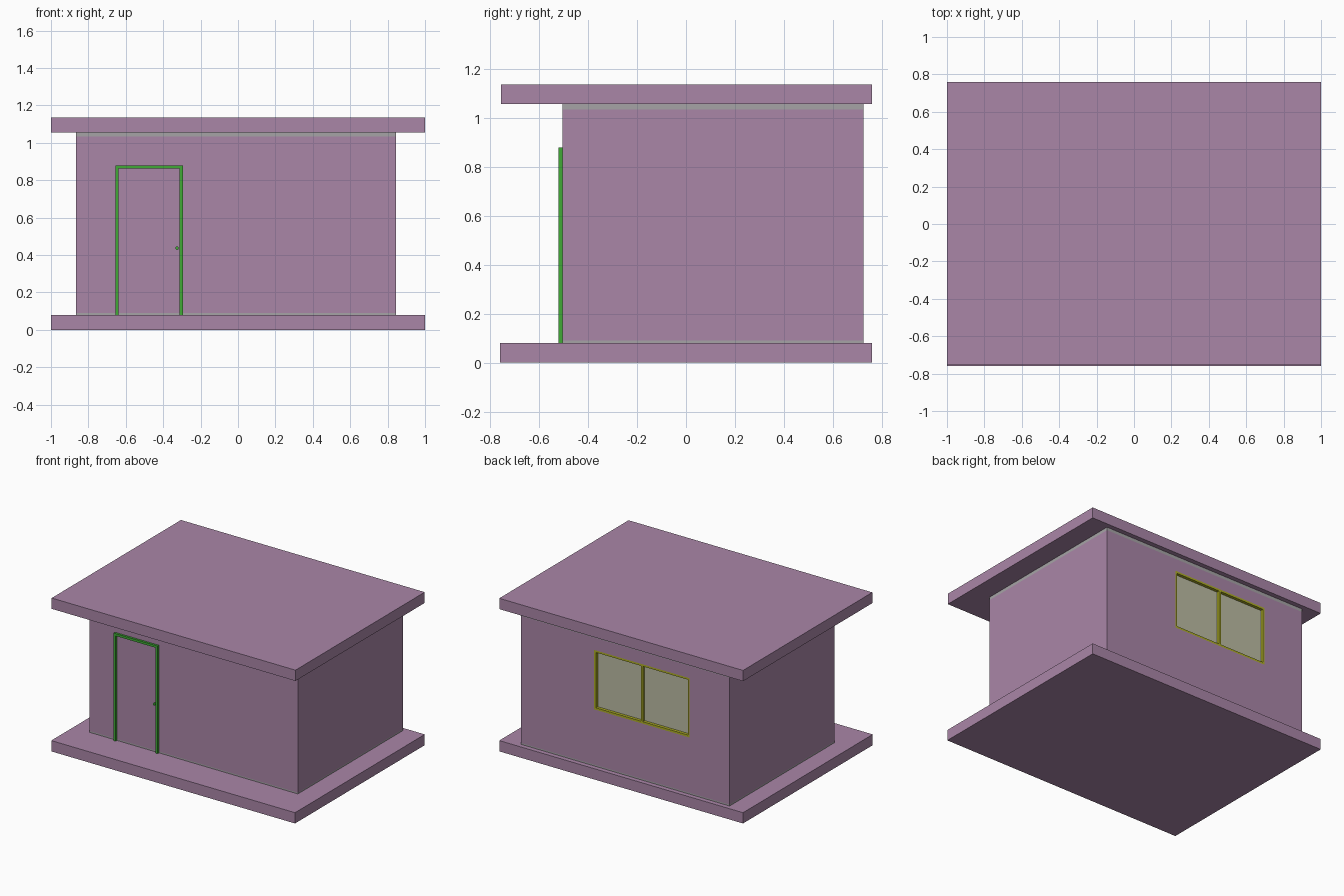
import bpy, bmesh
from mathutils import Matrix, Vector

default = bpy.data.objects.get("Cube")
if default:
    bpy.data.objects.remove(default, do_unlink=True)


def material(name, rgb):
    m = bpy.data.materials.new(name)
    m.use_nodes = True
    m.diffuse_color = (*rgb, 1)
    m.node_tree.nodes["Principled BSDF"].inputs["Base Color"].default_value = (*rgb, 1)
    return m


MAUVE = material("mauve plaster", (0.40, 0.24, 0.39))
GREY = material("grey concrete", (0.38, 0.37, 0.38))
GREEN = material("green door trim", (0.05, 0.40, 0.035))
OLIVE = material("olive window frame", (0.42, 0.42, 0.02))
GLASS = material("pale glass", (0.50, 0.50, 0.37))


def finish(name, bm, mat):
    mesh = bpy.data.meshes.new(name)
    bm.to_mesh(mesh)
    bm.free()
    mesh.materials.append(mat)
    ob = bpy.data.objects.new(name, mesh)
    bpy.context.collection.objects.link(ob)
    return ob


def box(name, x, y, z, mat):
    """Box from (min, max) ranges on each axis."""
    lo, hi = (Vector(c) for c in zip(x, y, z))
    bm = bmesh.new()
    bmesh.ops.create_cube(bm, size=1, matrix=Matrix.Translation((lo + hi) / 2)
                          @ Matrix.Diagonal((*(hi - lo), 1)))
    return finish(name, bm, mat)


# Floor slab and flat roof
box("floor_slab", (-1, 1), (-0.76, 0.76), (0, 0.08), MAUVE)
box("roof_slab", (-1, 1), (-0.755, 0.76), (1.055, 1.135), MAUVE)

# Walls, with bare concrete bands at the foot and head
WX, WY = (-0.865, 0.845), (-0.505, 0.725)
box("wall_foot_band", WX, WY, (0.08, 0.09), GREY)
walls = box("walls", WX, WY, (0.09, 1.032), MAUVE)
box("wall_head_band", WX, WY, (1.032, 1.055), GREY)

# Window recess in the back wall
left, right, sill, head = -0.538, 0.246, 0.50, 0.94
back, deep = WY[1], WY[1] - 0.04
cutter = box("window_cutter", (left, right), (deep, back + 0.1), (sill, head), MAUVE)
cut = walls.modifiers.new("window_opening", "BOOLEAN")
cut.operation, cut.solver, cut.object = "DIFFERENCE", "EXACT", cutter
bpy.context.view_layer.objects.active = walls
bpy.ops.object.modifier_apply(modifier=cut.name)
bpy.data.objects.remove(cutter, do_unlink=True)

# Window frame, flush with the wall, and glass set behind it
t = 0.015
mid = (left + right) / 2
box("window_glass", (left, right), (deep, back - 0.022), (sill, head), GLASS)
for name, x in (("right_jamb", left), ("mullion", mid - t / 2), ("left_jamb", right - t)):
    box("window_" + name, (x, x + t), (deep, back), (sill, head), OLIVE)
for name, z in (("sill", sill), ("head", head - t)):
    box("window_" + name, (left, right), (deep, back), (z, z + t), OLIVE)

# Door trim on the front wall
t = 0.017
near, far = -0.521, WY[0]
box("door_right_jamb", (-0.656, -0.656 + t), (near, far), (0.08, 0.878), GREEN)
box("door_left_jamb", (-0.295 - t, -0.295), (near, far), (0.08, 0.878), GREEN)
box("door_head", (-0.656 + t, -0.295 - t), (near, far), (0.878 - t, 0.878), GREEN)

# Door knob
bm = bmesh.new()
bmesh.ops.create_cone(bm, cap_ends=True, segments=12, radius1=0.009, radius2=0.009, depth=0.014,
                      matrix=Matrix.Translation((-0.326, far - 0.007, 0.436))
                      @ Matrix.Rotation(1.5708, 4, "X"))
finish("door_knob", bm, GREEN)
